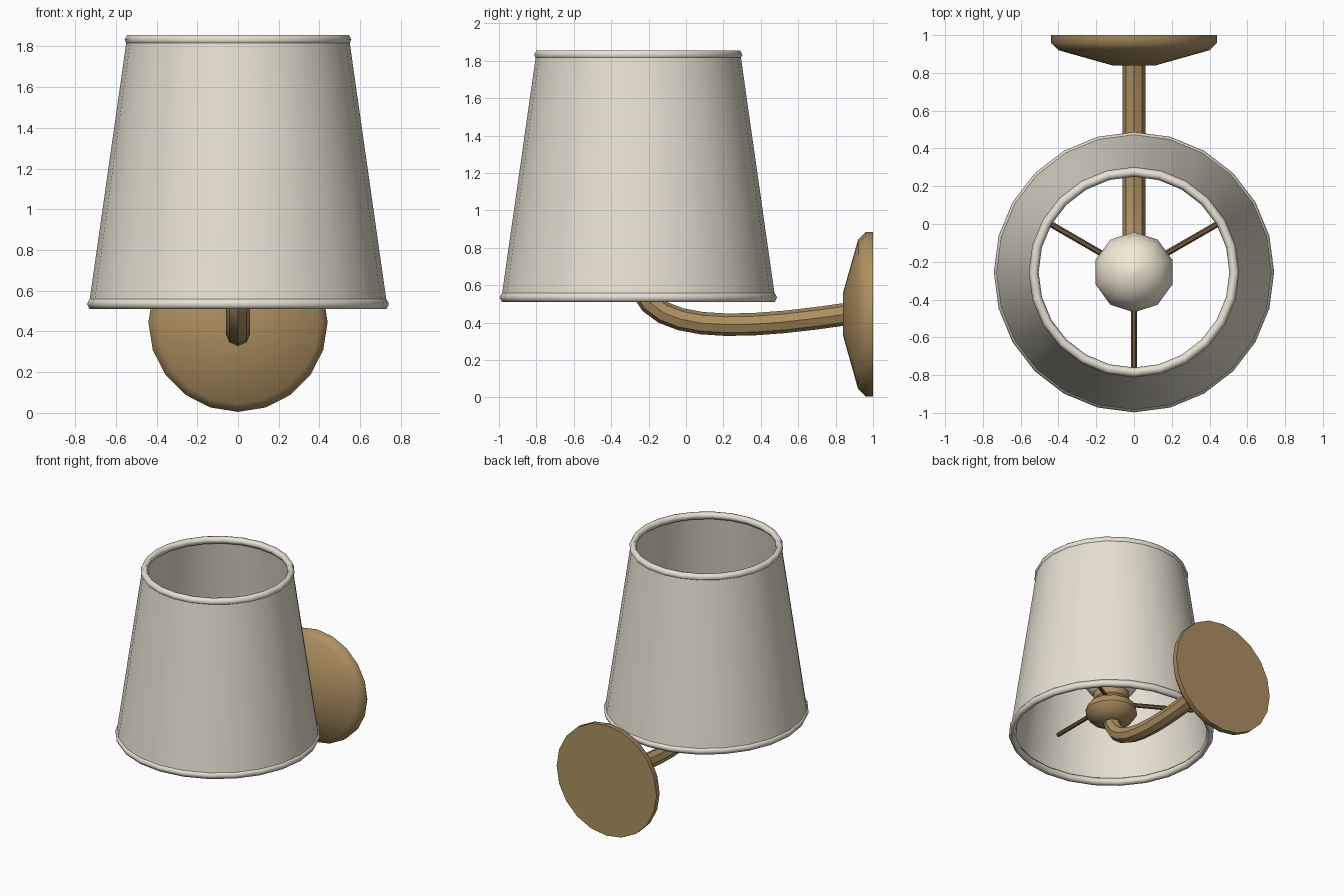
import bpy, bmesh, math
from mathutils import Vector, Matrix

if "Cube" in bpy.data.objects:
    bpy.data.objects.remove(bpy.data.objects["Cube"])

CY = -0.255   # shade axis
PZ = 0.445    # wall plate axis height


def material(name, color):
    m = bpy.data.materials.new(name)
    m.diffuse_color = color
    m.use_nodes = True
    m.node_tree.nodes["Principled BSDF"].inputs["Base Color"].default_value = m.diffuse_color
    return m


brass = material("brass", (0.42, 0.28, 0.12, 1))
dark = material("dark_bronze", (0.16, 0.10, 0.05, 1))
cream = material("cream_fabric", (0.80, 0.75, 0.64, 1))
glass = material("warm_glass", (0.90, 0.83, 0.66, 1))


def finish(name, bm, mat, angle=40):
    bmesh.ops.remove_doubles(bm, verts=bm.verts, dist=1e-5)
    bmesh.ops.recalc_face_normals(bm, faces=bm.faces)
    me = bpy.data.meshes.new(name)
    bm.to_mesh(me)
    bm.free()
    ob = bpy.data.objects.new(name, me)
    bpy.context.collection.objects.link(ob)
    me.materials.append(mat)
    bpy.ops.object.select_all(action='DESELECT')
    ob.select_set(True)
    bpy.context.view_layer.objects.active = ob
    bpy.ops.object.shade_smooth_by_angle(angle=math.radians(angle))
    return ob


def lathe(name, profile, n, mat, matrix, angle=40, closed=False):
    """Revolve (radius, height) points about z, then place with matrix."""
    bm = bmesh.new()
    rings = [[bm.verts.new((r * math.sin(2 * math.pi * i / n),
                            r * math.cos(2 * math.pi * i / n), h))
              for i in range(n)] for r, h in profile]
    pairs = list(zip(rings, rings[1:]))
    if closed:
        pairs.append((rings[-1], rings[0]))
    for a, b in pairs:
        for i in range(n):
            j = (i + 1) % n
            bm.faces.new((a[i], a[j], b[j], b[i]))
    if not closed:
        for ring in (rings[0], rings[-1]):
            bm.faces.new(ring)
    bmesh.ops.transform(bm, matrix=matrix, verts=bm.verts)
    return finish(name, bm, mat, angle)


def tube(name, path, radius, n, mat):
    """Sweep a polygon along a path."""
    pts = [Vector(p) for p in path]
    bm = bmesh.new()
    rings = []
    for k, p in enumerate(pts):
        t = (pts[min(k + 1, len(pts) - 1)] - pts[max(k - 1, 0)]).normalized()
        side = Vector((1, 0, 0)) if abs(t.x) < 1e-4 else t.cross(Vector((0, 0, 1))).normalized()
        up = side.cross(t)
        rings.append([bm.verts.new(p + radius * (math.cos(2 * math.pi * i / n) * side
                                                 + math.sin(2 * math.pi * i / n) * up))
                      for i in range(n)])
    for a, b in zip(rings, rings[1:]):
        for i in range(n):
            j = (i + 1) % n
            bm.faces.new((a[i], a[j], b[j], b[i]))
    bm.faces.new(rings[0])
    bm.faces.new(rings[-1])
    return finish(name, bm, mat, 35)


axis = Matrix.Translation((0, CY, 0))

# Domed wall plate, facing -y
lathe("wall_plate", [(0.44, 0), (0.44, 0.04), (0.40, 0.08), (0.115, 0.16)], 20, brass,
      Matrix.Translation((0, 1, PZ)) @ Matrix.Rotation(math.radians(90), 4, 'X'), 50)

# Curved arm from the plate to the lamp holder
P = [Vector(p) for p in ((0, 0.88, 0.449), (0, 0.25, 0.355), (0, -0.235, 0.335), (0, CY, 0.66))]
path = []
for k in range(11):
    t = k / 10
    path.append((1 - t) ** 3 * P[0] + 3 * (1 - t) ** 2 * t * P[1]
                + 3 * (1 - t) * t * t * P[2] + t ** 3 * P[3])
tube("arm", path, 0.06, 8, brass)

# Turned lamp holder
lathe("lamp_holder", [(0.08, 0.61), (0.16, 0.65), (0.19, 0.70), (0.17, 0.755), (0.11, 0.785),
                      (0.13, 0.80), (0.13, 0.86), (0.09, 0.88)], 12, brass, axis)

# Bulb
lathe("bulb", [(0.212 * math.sin(math.pi * k / 8) + 1e-3, 1.02 - 0.212 * math.cos(math.pi * k / 8))
               for k in range(9)], 10, glass, axis, 60)

# Three spokes towards the shade
for k, deg in enumerate((30, 150, 270)):
    d = Vector((math.cos(math.radians(deg)), math.sin(math.radians(deg)), 0))
    c = Vector((0, CY, 0.78))
    tube(f"shade_spoke_{k + 1}", [c + d * 0.05, c + d * 0.6], 0.016, 6, dark)

# Tapered fabric shade, open at both ends
lathe("shade", [(0.732, 0.53), (0.547, 1.83), (0.532, 1.83), (0.717, 0.53)], 24, cream, axis,
      closed=True)

# Rolled rims
for name, major, z in (("shade_bottom_rim", 0.716, 0.535), ("shade_top_rim", 0.531, 1.832)):
    lathe(name, [(major + 0.026 * math.cos(math.pi * k / 3), z + 0.028 * math.sin(math.pi * k / 3))
                 for k in range(6)], 24, cream, axis, 65, closed=True)
